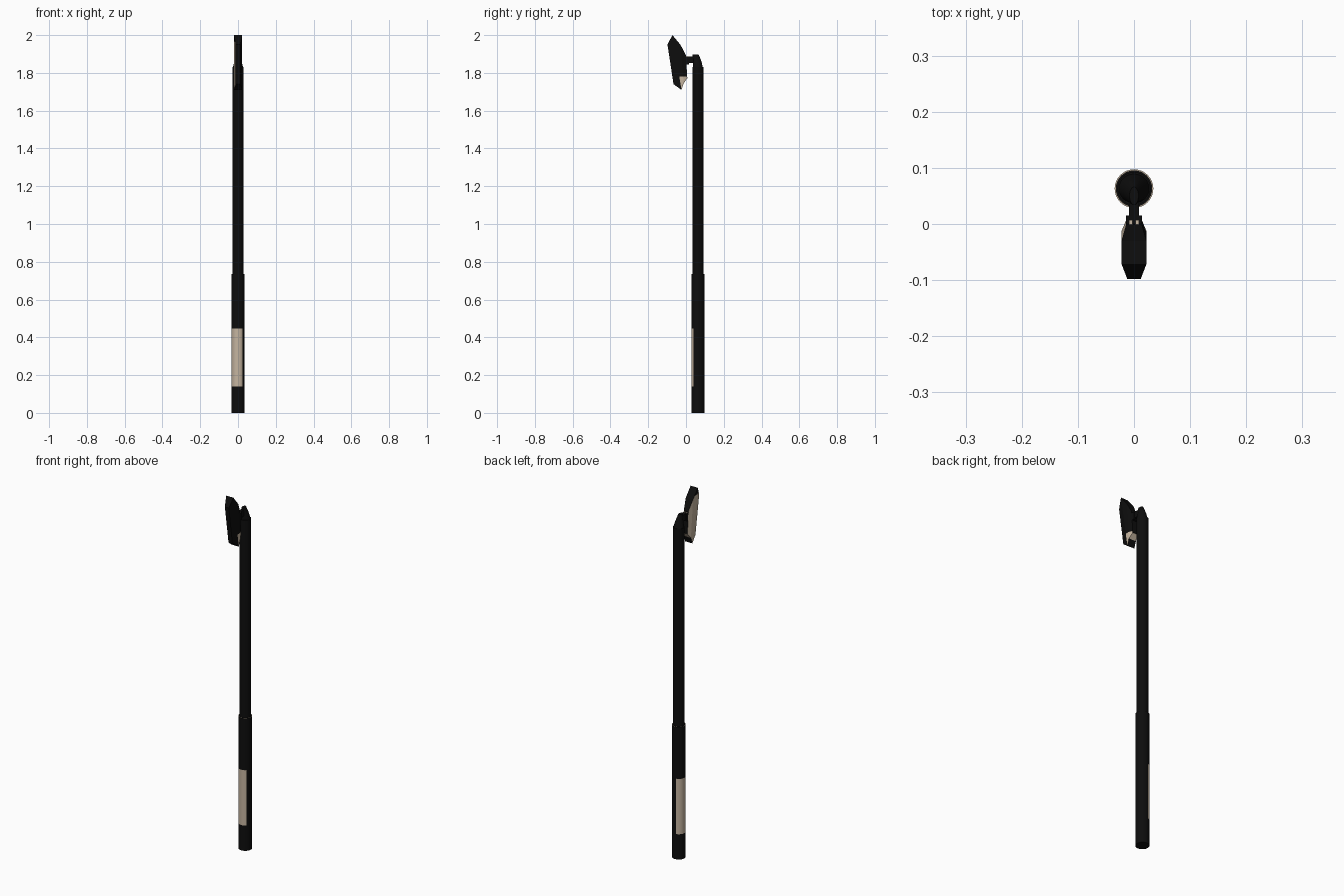
import bpy, bmesh, math
from mathutils import Vector

if "Cube" in bpy.data.objects:
    bpy.data.objects.remove(bpy.data.objects["Cube"])


def material(name, col):
    m = bpy.data.materials.new(name)
    m.diffuse_color = (*col, 1)
    m.use_nodes = True
    m.node_tree.nodes["Principled BSDF"].inputs["Base Color"].default_value = m.diffuse_color
    return m


BLACK = material("matte black", (0.004, 0.004, 0.004))
BEIGE = material("warm beige", (0.56, 0.46, 0.35))
CY = 0.063   # y of the handle axis


def finish(name, bm, smooth=False):
    bmesh.ops.recalc_face_normals(bm, faces=bm.faces)
    me = bpy.data.meshes.new(name)
    bm.to_mesh(me)
    bm.free()
    me.materials.append(BLACK)
    me.materials.append(BEIGE)
    ob = bpy.data.objects.new(name, me)
    bpy.context.collection.objects.link(ob)
    if smooth:
        bpy.ops.object.select_all(action='DESELECT')
        bpy.context.view_layer.objects.active = ob
        ob.select_set(True)
        bpy.ops.object.shade_smooth_by_angle(angle=math.radians(35))
    return ob


def loft(loops):
    """Join equal-length closed loops and cap both ends."""
    bm = bmesh.new()
    rows = [[bm.verts.new(p) for p in loop] for loop in loops]
    n = len(rows[0])
    for a, b in zip(rows, rows[1:]):
        for i in range(n):
            j = (i + 1) % n
            bm.faces.new((a[i], a[j], b[j], b[i]))
    bm.faces.new(rows[0][::-1])
    bm.faces.new(rows[-1])
    return bm


def ring(z, rx, ry=None, y=CY, n=32):
    ry = ry or rx
    return [(rx * math.cos(t), y + ry * math.sin(t), z)
            for t in (2 * math.pi * i / n for i in range(n))]


def box(name, lo, hi, mat=0):
    loops = [[(lo[0], lo[1], z), (hi[0], lo[1], z), (hi[0], hi[1], z), (lo[0], hi[1], z)]
             for z in (lo[2], hi[2])]
    bm = loft(loops)
    for f in bm.faces:
        f.material_index = mat
    return finish(name, bm)


# lower grip, with a label wrapped round the front and left
bm = loft([ring(0, .0345), ring(.14, .0345), ring(.447, .0345),
           ring(.735, .0345), ring(.735, .0325), ring(.735, .020)])
for f in bm.faces:
    c = f.calc_center_median()
    ang = math.degrees(math.atan2(c.y - CY, c.x)) % 360
    on_label = .2 < c.z < .4 and 98 < ang < 315
    on_rim = abs(c.z - .735) < .001 and math.hypot(c.x, c.y - CY) > .03
    f.material_index = int(on_label or on_rim)
finish("lower_grip", bm, True)

# upper shaft and its tapered cap
finish("upper_shaft", loft([ring(.73, .0295), ring(1.83, .0295)]), True)
finish("shaft_cap", loft([ring(1.83, .027, .026), ring(1.86, .019, .023, .059),
                          ring(1.885, .011, .019, .053), ring(1.897, .008, .016, .05)]), True)

# neck and hinge
box("neck", (-.009, .008, 1.852), (.009, .046, 1.886))
box("hinge_block", (-.014, -.012, 1.845), (.014, .015, 1.885))
for s in (-1, 1):
    box("hinge_plate", (s * .006 - .003, -.001, 1.884), (s * .006 + .003, .007, 1.889), 1)

# tilted head: slices from front to back (half width, bottom y z, top y z)
slices = [(.012, (-.066, 1.74), (-.098, 1.95)),
          (.022, (-.024, 1.71), (-.072, 2.0)),
          (.022, (-.012, 1.745), (-.030, 1.95)),
          (.014, (.007, 1.772), (-.001, 1.895))]
bm = loft([[(-w, *b), (w, *b), (w, *t), (-w, *t)] for w, b, t in slices])
for co, no in (((0, 0, 1.965), (0, 0, 1)), ((0, 0, 1.782), (0, 0, 1))):
    bmesh.ops.bisect_plane(bm, geom=bm.verts[:] + bm.edges[:] + bm.faces[:],
                           plane_co=Vector(co), plane_no=Vector(no))
bmesh.ops.recalc_face_normals(bm, faces=bm.faces)
for f in bm.faces:
    c, n = f.calc_center_median(), f.normal
    left = n.x < -.3 and c.z < 1.965
    low = c.z < 1.782 and c.y > -.035 and (n.z < -.5 or n.x > .3)
    f.material_index = int(left or low)
finish("head", bm)
